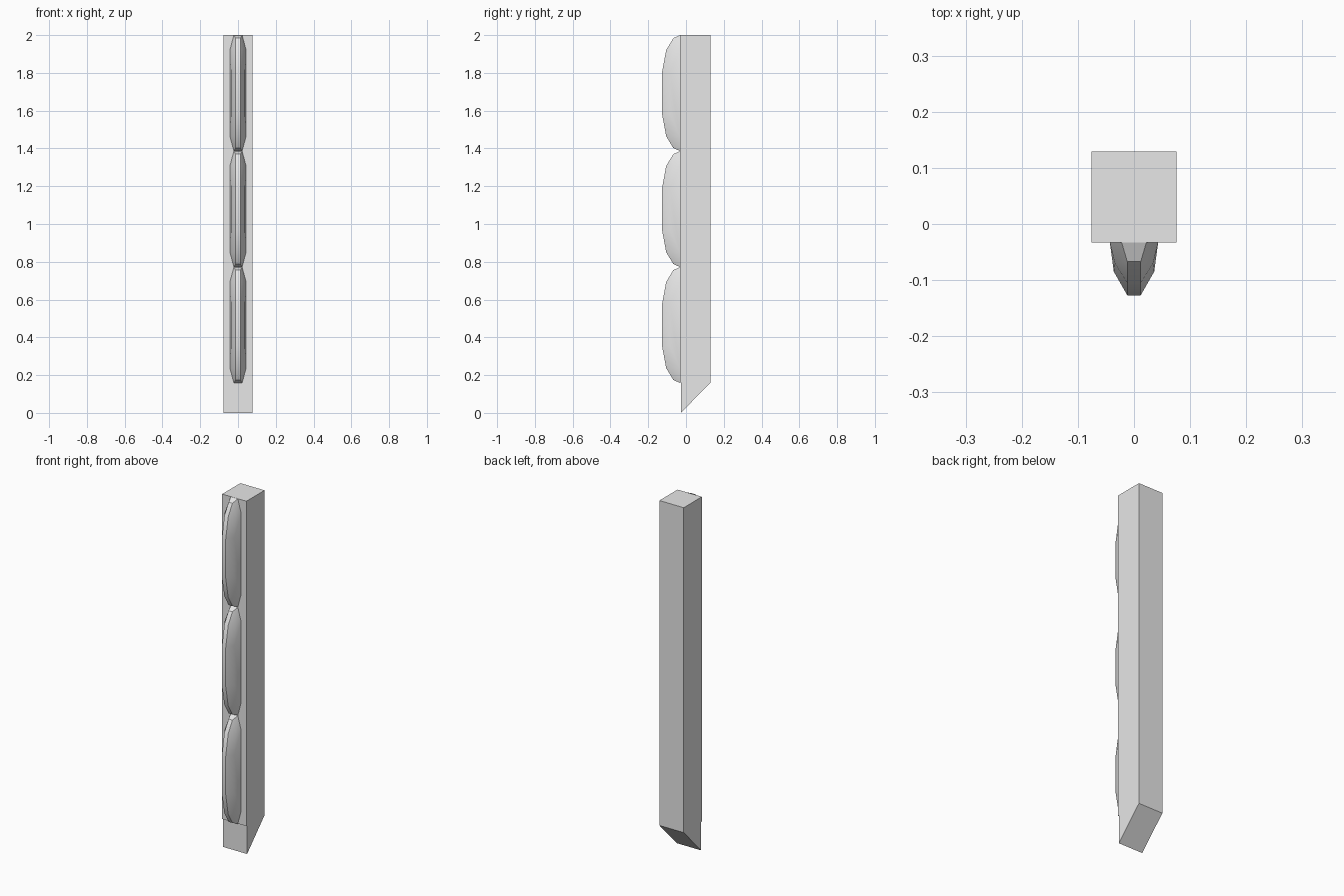
import bpy, bmesh
from math import radians

cube = bpy.data.objects.get("Cube")
if cube:
    bpy.data.objects.remove(cube, do_unlink=True)

grey = bpy.data.materials.new("light grey")
grey.use_nodes = True
colour = (0.8, 0.8, 0.8, 1)
grey.diffuse_color = colour
grey.node_tree.nodes["Principled BSDF"].inputs["Base Color"].default_value = colour


def add_object(name, bm):
    bmesh.ops.recalc_face_normals(bm, faces=bm.faces)
    mesh = bpy.data.meshes.new(name)
    bm.to_mesh(mesh)
    bm.free()
    mesh.materials.append(grey)
    obj = bpy.data.objects.new(name, mesh)
    bpy.context.collection.objects.link(obj)
    return obj


FRONT, BACK, HALF_WIDTH = -0.033, 0.129, 0.076

# Square post: side profile with a slanted foot and a shallow front step
profile = [(FRONT, 2.0), (FRONT, 0.16), (-0.027, 0.16),
           (-0.027, 0.0), (BACK, 0.16), (BACK, 2.0)]
bm = bmesh.new()
side = bm.faces.new([bm.verts.new((-HALF_WIDTH, y, z)) for y, z in profile])
extruded = bmesh.ops.extrude_face_region(bm, geom=[side], use_keep_orig=True)
moved = [v for v in extruded["geom"] if isinstance(v, bmesh.types.BMVert)]
bmesh.ops.translate(bm, verts=moved, vec=(2 * HALF_WIDTH, 0, 0))
add_object("post", bm)

# Faceted bulges on the front: one quarter (x, y, height), mirrored both ways
quarter = [(0.022, FRONT, 0.306), (0.012, -0.067, 0.291),
           (0.043, FRONT, 0.228), (0.034, -0.07, 0.228), (0.012, -0.105, 0.228),
           (0.036, -0.085, 0.11), (0.012, -0.127, 0.11)]
for i, place in enumerate(("lower", "middle", "upper")):
    bm = bmesh.new()
    for x, y, h in quarter:
        for sx in (-1, 1):
            for sz in (-1, 1):
                bm.verts.new((sx * x, y, 0.465 + 0.614 * i + sz * h))
    bmesh.ops.convex_hull(bm, input=bm.verts)
    bmesh.ops.dissolve_limit(bm, angle_limit=radians(1),
                             verts=bm.verts, edges=bm.edges)
    bulge = add_object(place + "_front_bulge", bm)
    bpy.ops.object.select_all(action="DESELECT")
    bulge.select_set(True)
    bpy.context.view_layer.objects.active = bulge
    bpy.ops.object.shade_smooth_by_angle(angle=radians(30))
